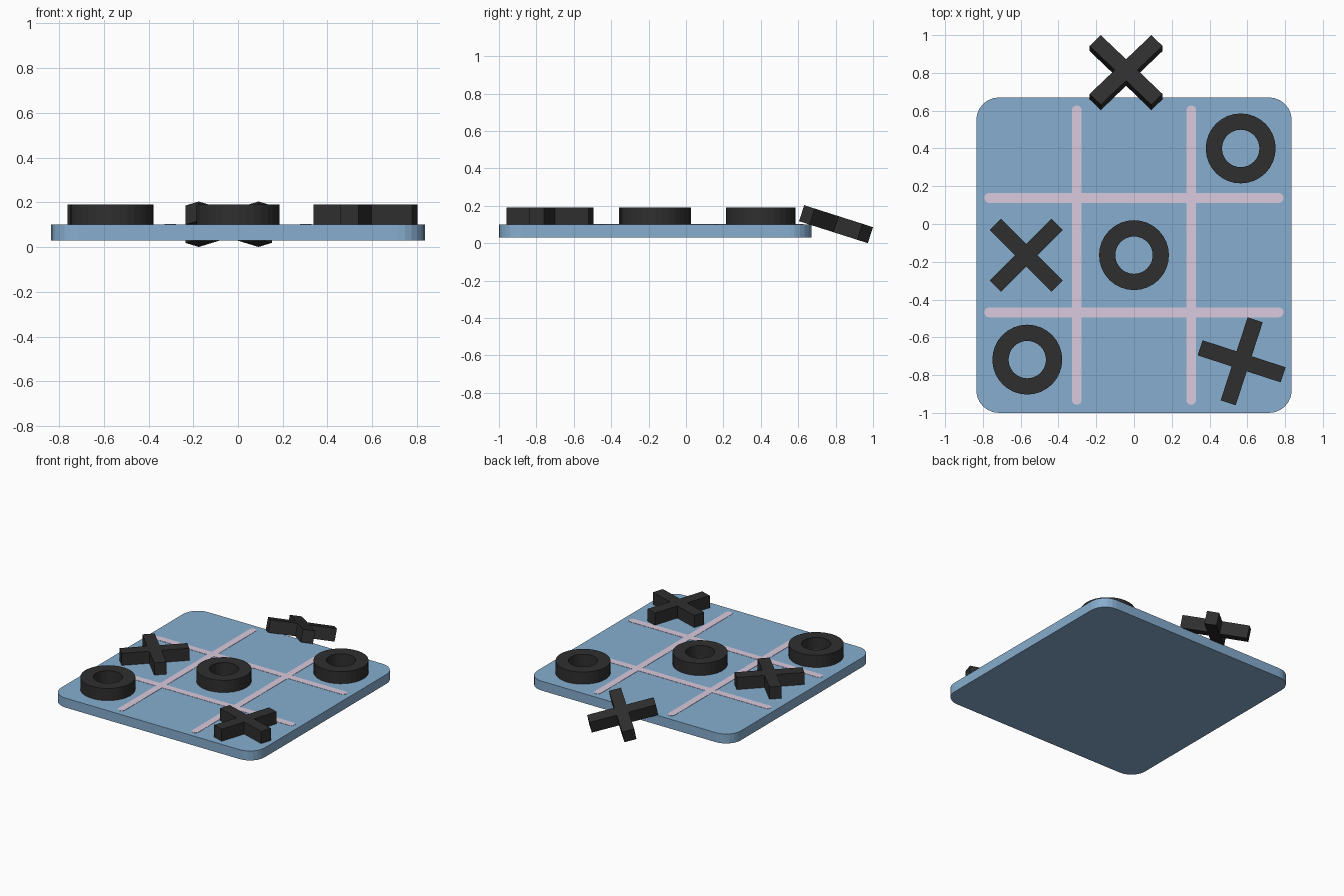
import bpy, bmesh, math
from mathutils import Matrix

if "Cube" in bpy.data.objects:
    bpy.data.objects.remove(bpy.data.objects["Cube"])


def material(name, color):
    m = bpy.data.materials.new(name)
    m.diffuse_color = (*color, 1)
    m.use_nodes = True
    m.node_tree.nodes["Principled BSDF"].inputs["Base Color"].default_value = m.diffuse_color
    return m


BLUE = material("board_blue", (0.24, 0.42, 0.62))
PINK = material("line_pink", (0.70, 0.59, 0.73))
DARK = material("piece_dark", (0.028, 0.028, 0.028))
CY, TOP, H = -0.165, 0.10, 0.09      # board centre y, board top, piece height
CELL = 0.565


def finish(bm, name, mat, loc, rot=(0, 0, 0)):
    bmesh.ops.recalc_face_normals(bm, faces=bm.faces)
    mesh = bpy.data.meshes.new(name)
    bm.to_mesh(mesh)
    bm.free()
    mesh.materials.append(mat)
    ob = bpy.data.objects.new(name, mesh)
    ob.location, ob.rotation_euler = loc, rot
    bpy.context.collection.objects.link(ob)
    return ob


def prism(bm, outline, height):
    """Extrude a closed outline, centred on z = 0."""
    face = bm.faces.new([bm.verts.new((x, y, -height / 2)) for x, y in outline])
    ext = bmesh.ops.extrude_face_region(bm, geom=[face])["geom"]
    bmesh.ops.translate(bm, vec=(0, 0, height),
                        verts=[g for g in ext if isinstance(g, bmesh.types.BMVert)])


def rounded_rect(hx, hy, r, n):
    pts = []
    for i, (sx, sy) in enumerate([(1, 1), (-1, 1), (-1, -1), (1, -1)]):
        for k in range(n + 1):
            a = math.pi / 2 * (i + k / n)
            p = (sx * (hx - r) + r * math.cos(a), sy * (hy - r) + r * math.sin(a))
            if not pts or math.dist(p, pts[-1]) > 1e-5:
                pts.append(p)
    if math.dist(pts[0], pts[-1]) < 1e-5:
        pts.pop()
    return pts


def slab(name, hx, hy, r, n, height, mat, loc):
    bm = bmesh.new()
    prism(bm, rounded_rect(hx, hy, r, n), height)
    return finish(bm, name, mat, loc)


def cross(name, loc, rot, arm=0.231, w=0.042):
    quarter = [(arm, -w), (arm, w), (w, w)]
    pts = []
    for i in range(4):
        turn = Matrix.Rotation(i * math.pi / 2, 2)
        for x, y in quarter:
            pts.append((turn[0][0] * x + turn[0][1] * y, turn[1][0] * x + turn[1][1] * y))
    bm = bmesh.new()
    prism(bm, pts, H)
    # turn the cross in its own plane before placing it
    bmesh.ops.rotate(bm, verts=bm.verts, matrix=Matrix.Rotation(math.radians(rot[2]), 3, 'Z'))
    return finish(bm, name, DARK, loc, (math.radians(rot[0]), 0, 0))


def ring(name, loc, outer=0.185, inner=0.099, n=32):
    bm = bmesh.new()
    profile = [(outer, -H / 2), (outer, H / 2), (inner, H / 2), (inner, -H / 2)]
    loops = []
    for i in range(n):
        a = 2 * math.pi * i / n
        loops.append([bm.verts.new((r * math.cos(a), r * math.sin(a), z)) for r, z in profile])
    for i in range(n):
        p, q = loops[i], loops[(i + 1) % n]
        for k in range(4):
            bm.faces.new((p[k], q[k], q[(k + 1) % 4], p[(k + 1) % 4]))
    return finish(bm, name, DARK, loc)


# Board with rounded corners
slab("board", 0.835, 0.835, 0.12, 6, 0.07, BLUE, (0, CY, TOP - 0.035))

# Grid lines with rounded ends, barely proud of the board
for i, s in enumerate((-1, 1)):
    slab(f"vertical_line_{i}", 0.026, 0.792, 0.026, 6, 0.01, PINK, (s * 0.303, CY, TOP - 0.003))
    slab(f"horizontal_line_{i}", 0.792, 0.026, 0.026, 6, 0.01, PINK, (0, CY + s * 0.303, TOP - 0.0032))

# Round pieces on the diagonal
for i in (-1, 0, 1):
    ring(f"ring_piece_{i + 2}", (i * CELL, CY + i * CELL + (0.012 if i < 0 else 0), TOP + H / 2))

# Cross pieces: two on the board, one leaning on its back edge
cross("left_cross", (-0.57, CY, TOP + H / 2), (0, 0, 45))
cross("corner_cross", (0.57, CY - 0.562, TOP + H / 2), (0, 0, -18))
cross("leaning_cross", (-0.042, 0.802, 0.102), (-17.7, 0, 45))
